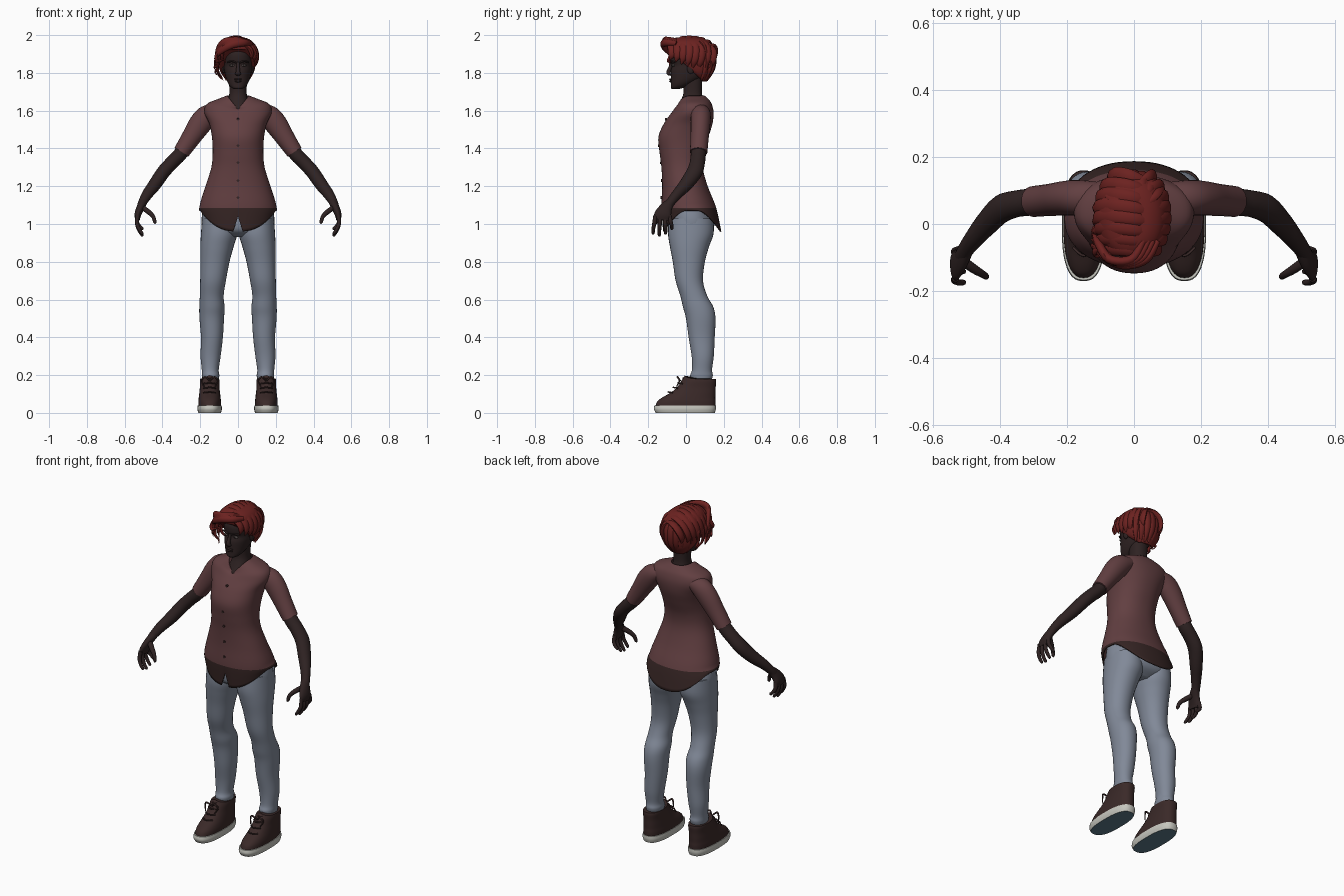
import bpy, bmesh, math
from mathutils import Vector


def material(name, r, g, b):
    lin = lambda c: ((c / 255 + 0.055) / 1.055) ** 2.4
    m = bpy.data.materials.new(name)
    m.diffuse_color = (lin(r), lin(g), lin(b), 1)
    return m


SKIN = material("dark skin", 46, 34, 34)
SHIRT = material("maroon cloth", 98, 63, 65)
TRIM = material("dark brown hem", 54, 37, 36)
DENIM = material("grey blue denim", 129, 137, 152)
HAIR = material("red hair", 108, 34, 32)
SHOE = material("brown leather", 58, 41, 40)
SOLE = material("off white rubber", 198, 198, 190)
UNDER = material("blue grey tread", 92, 120, 135)
EYE = material("eye", 95, 88, 86)


def spline(keys, steps):
    """Catmull-Rom through tuples of numbers."""
    out = []
    for i in range(len(keys) - 1):
        p0, p1, p2 = keys[max(i - 1, 0)], keys[i], keys[i + 1]
        p3 = keys[min(i + 2, len(keys) - 1)]
        for k in range(steps):
            t = k / steps
            out.append(tuple(0.5 * (2 * b + (c - a) * t + (2 * a - 5 * b + 4 * c - d) * t * t
                                    + (3 * b - a - 3 * c + d) * t ** 3)
                             for a, b, c, d in zip(p0, p1, p2, p3)))
    out.append(tuple(keys[-1]))
    return out


def skin_rings(name, rings, mats, rule=None, caps=True, angle=50):
    bm = bmesh.new()
    loops = [[bm.verts.new(p) for p in ring] for ring in rings]
    n = len(loops[0])
    for a, b in zip(loops, loops[1:]):
        for j in range(n):
            k = (j + 1) % n
            bm.faces.new((a[j], a[k], b[k], b[j]))
    if caps:
        bm.faces.new(loops[0][::-1])
        bm.faces.new(loops[-1])
    bmesh.ops.recalc_face_normals(bm, faces=bm.faces)
    if rule:
        for f in bm.faces:
            f.material_index = rule(f)
    me = bpy.data.meshes.new(name)
    bm.to_mesh(me)
    bm.free()
    for m in mats:
        me.materials.append(m)
    ob = bpy.data.objects.new(name, me)
    bpy.context.collection.objects.link(ob)
    bpy.ops.object.select_all(action='DESELECT')
    ob.select_set(True)
    bpy.context.view_layer.objects.active = ob
    bpy.ops.object.shade_smooth_by_angle(angle=math.radians(angle))
    return ob


def stack(name, keys, mats, n=40, steps=5, p=2.2, warp=None, **kw):
    """Horizontal rings: z, centre x, half width, front y, back y, drop at front."""
    rings = []
    for z, cx, hx, yf, yb, dip in spline(keys, steps):
        ring = []
        for j in range(n):
            a = 2 * math.pi * j / n - math.pi / 2
            c, s = math.cos(a), math.sin(a)
            x = math.copysign(abs(c) ** (2 / p), c)
            y = math.copysign(abs(s) ** (2 / p), s)
            drop = dip * (1 - abs(x)) if s < 0 else 0
            v = (cx + hx * x, (yf + yb) / 2 + (yb - yf) / 2 * y, z - drop)
            ring.append(warp(*v) if warp else v)
        rings.append(ring)
    return skin_rings(name, rings, mats, **kw)


def tube(name, keys, mat, ref=(0, 1, 0), n=14, steps=5, side=1, **kw):
    """Rings along a path: x, y, z, radius along ref, radius across it."""
    pts = spline(keys, steps)
    rings = []
    for i, q in enumerate(pts):
        t = (Vector(pts[min(i + 1, len(pts) - 1)][:3]) - Vector(pts[max(i - 1, 0)][:3])).normalized()
        a = (Vector(ref) - t * t.dot(Vector(ref))).normalized()
        b = t.cross(a)
        ring = []
        for j in range(n):
            w = 2 * math.pi * j / n
            v = Vector(q[:3]) + a * q[3] * math.cos(w) + b * q[4] * math.sin(w)
            ring.append((v.x * side, v.y, v.z))
        rings.append(ring)
    return skin_rings(name, rings, [mat], **kw)


def ball(name, c, r, mat):
    keys = [(c[0], c[1], c[2] + r[2] * math.cos(a), r[1] * math.sin(a) + 1e-4, r[0] * math.sin(a) + 1e-4)
            for a in [math.pi * k / 8 for k in range(9)]]
    tube(name, keys, mat, steps=2)


# shirt: open at neck and hem, curved tails, small slit at the front
def hem(x, y, z):
    if z < 1.085:
        low = 0.96 + 0.11 * min(1, abs(x / 0.2)) ** 2.5
        if abs(x) < 0.004 and y < 0:
            low = 1.04
        z = 1.085 - (1.085 - z) / 0.125 * (1.085 - low)
    return x, y, z


shirt = stack("shirt", [
    (0.96, 0, .205, -.122, .187, 0), (1.085, 0, .205, -.13, .16, 0), (1.2, 0, .172, -.126, .115, 0),
    (1.3, 0, .141, -.13, .088, 0), (1.38, 0, .134, -.14, .092, 0), (1.46, 0, .138, -.146, .118, 0),
    (1.53, 0, .152, -.118, .14, 0), (1.59, 0, .178, -.08, .146, .005), (1.635, 0, .165, -.062, .136, .03),
    (1.662, 0, .105, -.052, .118, .055), (1.68, 0, .058, -.045, .098, .072)],
    [SHIRT, TRIM], n=64, warp=hem, caps=False,
    rule=lambda f: int(f.calc_center_median().z < 1.084))
solid = shirt.modifiers.new("thickness", 'SOLIDIFY')
solid.thickness = 0.006

for i, (z, y) in enumerate([(1.555, -.106), (1.415, -.144), (1.325, -.134), (1.23, -.128), (1.14, -.13)]):
    tube(f"button_{i}", [(0, y + .006, z, .007, .007), (0, y - .004, z, .007, .007)], TRIM, ref=(0, 0, 1), steps=1)

# jeans
stack("jeans_hips", [(.93, 0, .07, -.04, .09, 0), (.965, 0, .175, -.088, .14, 0),
                     (1.02, 0, .193, -.096, .15, 0), (1.1, 0, .18, -.09, .12, 0)], [DENIM])

for s, tag in ((1, "left"), (-1, "right")):
    leg = [(.18, .145, .044, .025, .138, 0), (.2, .145, .046, .022, .142, 0), (.23, .147, .045, .032, .138, 0),
           (.3, .145, .053, .03, .147, 0), (.4, .138, .058, .014, .152, 0), (.5, .139, .065, 0, .156, 0),
           (.56, .138, .067, -.016, .145, 0), (.62, .139, .063, -.03, .112, 0), (.7, .132, .068, -.055, .09, 0),
           (.8, .122, .077, -.07, .1, 0), (.88, .111, .088, -.085, .122, 0), (.95, .1, .096, -.095, .146, 0),
           (1.03, .1, .09, -.09, .145, 0)]
    stack(tag + "_jean_leg", [(z, cx * s, *r) for z, cx, *r in leg], [DENIM], n=32, p=2.1)

    # shoe: sole, upper, laces
    X = .15 * s
    stack(tag + "_sole", [(0, X, .06, -.16, .152, 0), (.02, X, .065, -.17, .158, 0), (.04, X, .063, -.167, .158, 0)],
          [SOLE, UNDER], p=2.6, rule=lambda f: int(f.normal.z < -.9))
    stack(tag + "_shoe_upper", [
        (.035, X, .06, -.162, .155, 0), (.06, X, .06, -.152, .156, 0), (.08, X, .058, -.128, .155, 0),
        (.105, X, .055, -.085, .156, 0), (.135, X, .052, -.047, .157, 0), (.165, X, .052, -.02, .16, -.012),
        (.18, X, .05, -.005, .158, -.02)], [SHOE], p=2.4)
    for k in range(4):
        y, z = -.09 + .026 * k, .107 + .024 * k
        tube(f"{tag}_lace_{k}", [(X - .032, y + .02, z, .004, .004), (X, y - .004, z + .004, .004, .004),
                                 (X + .032, y + .02, z, .004, .004)], SHOE, n=8)
    for e in (1, -1):
        tube(f"{tag}_bow_{e}", [(X, -.03, .17, .004, .004), (X + e * .025, -.045, .19, .005, .005),
                                (X + e * .042, -.035, .17, .004, .004), (X + e * .03, -.05, .14, .003, .003)],
             SHOE, n=8)

    # sleeve and arm
    sleeve = [(.11, .075, 1.595, .05, .04), (.16, .078, 1.573, .053, .058), (.2, .077, 1.53, .052, .06),
              (.25, .072, 1.455, .048, .051), (.3, .067, 1.38, .046, .043)]
    tube(tag + "_sleeve", sleeve, SHIRT, side=s, n=24)
    tube(tag + "_arm", [(.27, .07, 1.42, .038, .036), (.31, .065, 1.365, .04, .037), (.35, .06, 1.325, .04, .036),
                        (.395, .045, 1.275, .042, .036), (.44, 0, 1.21, .036, .034), (.478, -.045, 1.16, .028, .029),
                        (.505, -.082, 1.115, .024, .023), (.515, -.1, 1.09, .026, .02)], SKIN, side=s, n=20)

    # hand
    tube(tag + "_palm", [(.5, -.078, 1.12, .022, .022), (.517, -.106, 1.085, .034, .021),
                         (.53, -.122, 1.05, .045, .018), (.532, -.127, 1.022, .043, .012)], SKIN, side=s, n=20)
    for k, drop in enumerate((.085, .095, .085, .06)):
        y = -.162 + .025 * k
        out = (k - 1.5) * .008
        tube(f"{tag}_finger_{k}", [(.532, y, 1.045, .011, .011), (.534, y + out * .5, 1.035 - drop * .4, .011, .011),
                                   (.522, y + out, 1.035 - drop * .75, .0095, .0095),
                                   (.507, y + out, 1.035 - drop, .008, .008),
                                   (.503, y + out, 1.03 - drop, .002, .002)], SKIN, side=s, n=10)
    tube(tag + "_thumb", [(.51, -.11, 1.09, .016, .014), (.475, -.135, 1.065, .014, .014),
                          (.45, -.15, 1.04, .011, .011), (.44, -.157, 1.01, .009, .009),
                          (.441, -.158, 1.0, .002, .002)], SKIN, side=s, n=10)

    # eyes, brows, ears
    ball(tag + "_eye", (.031 * s, -.066, 1.84), (.014, .009, .0065), EYE)
    ball(tag + "_iris", (.031 * s, -.0725, 1.84), (.005, .004, .006), SKIN)
    tube(tag + "_brow", [(.01, -.077, 1.854, .004, .004), (.032, -.076, 1.862, .006, .005),
                         (.056, -.058, 1.856, .003, .003)], SKIN, side=s, n=8)
    ball(tag + "_ear", (.076 * s, .025, 1.825), (.009, .02, .03), SKIN)

# neck, upper chest and head
stack("neck", [(1.56, 0, .09, -.07, .09, 0), (1.61, 0, .075, -.051, .095, 0), (1.65, 0, .055, -.03, .094, 0),
               (1.69, 0, .046, -.014, .085, 0), (1.74, 0, .047, -.015, .085, 0), (1.78, 0, .05, -.02, .09, 0)], [SKIN])
stack("head", [(1.714, 0, .018, -.073, -.04, 0), (1.722, 0, .034, -.08, -.01, 0), (1.74, 0, .05, -.08, .03, 0),
               (1.77, 0, .063, -.08, .08, 0), (1.81, 0, .072, -.08, .115, 0), (1.84, 0, .075, -.073, .128, 0),
               (1.87, 0, .077, -.082, .132, 0), (1.91, 0, .075, -.08, .13, 0), (1.95, 0, .06, -.05, .105, 0),
               (1.975, 0, .025, -.01, .06, 0)], [SKIN])
tube("nose", [(0, -.074, 1.855, .007, .007), (0, -.083, 1.83, .009, .009), (0, -.092, 1.805, .012, .012),
              (0, -.089, 1.795, .01, .017), (0, -.08, 1.788, .004, .008)], SKIN)
ball("upper_lip", (0, -.081, 1.766), (.022, .008, .005), SKIN)
ball("lower_lip", (0, -.081, 1.756), (.019, .008, .006), SKIN)


# hair: cap with a sloping hairline, swept locks and loose strands
def hairline(x, y, z):
    return x, y, max(z, min(1.925, max(1.755, 1.925 - (y + .09) * .95)))


H = -.006
stack("hair_cap", [(1.755, H, .05, .02, .11, 0), (1.8, H, .085, -.02, .138, 0), (1.86, H, .1, -.07, .15, 0),
                   (1.92, H, .104, -.1, .15, 0), (1.96, H, .088, -.095, .128, 0), (1.983, H, .055, -.06, .09, 0),
                   (1.99, H, .01, 0, .02, 0)], [HAIR], warp=hairline)


def lock(name, y, start, end, sweep, r):
    keys = []
    for k in range(6):
        t = k / 5
        a = math.radians(start + (end - start) * t)
        yy = y + sweep * math.sin(t * math.pi)
        q = math.sqrt(1 - (yy / .145) ** 2)
        w = r * (.45, .9, 1, .95, .7, .12)[k]
        keys.append((H + .107 * q * math.cos(a), .02 + yy, 1.88 + .105 * q * math.sin(a), w, w * .55))
    tube(name, keys, HAIR, n=10)


for i in range(8):
    y = -.105 + .03 * i
    lock(f"hair_left_lock_{i}", y, 55, 192 + 5 * i, .018, .027)
    lock(f"hair_right_lock_{i}", y, 70, -8 - 6 * i, .014, .025)
for i in range(7):
    x = -.075 + .024 * i
    d = 1 - (x / .13) ** 2
    tube(f"hair_back_lock_{i}", [(x * .5, .06, 1.975, .012, .008), (x * .9, .118 * d + .005, 1.95, .02, .012),
                                 (x, .148 * d, 1.89, .023, .014), (x, .14 * d, 1.82, .02, .014),
                                 (x * .8, .112 * d, 1.76, .004, .004)], HAIR, ref=(1, 0, 0), n=10)
for i in range(4):
    f = .014 * i
    tube(f"fringe_{i}", [(.07 - f, -.05, 1.955 + f * .4, .012, .01), (.035 - f, -.105, 1.96 + f * .3, .019, .014),
                         (-.03 - f, -.122 + f * .4, 1.95 + f * .3, .02, .014),
                         (-.085 - f * .5, -.1 + f, 1.92, .017, .012),
                         (-.125, -.06 + f, 1.875 - f, .003, .003)], HAIR, ref=(0, 0, 1), n=10)
for i, (x, y, z) in enumerate([(-.125, -.07, 1.81), (-.1, -.05, 1.765), (-.12, -.02, 1.785),
                               (-.09, .01, 1.76), (-.105, .05, 1.78), (-.075, -.08, 1.85)]):
    tube(f"loose_strand_{i}", [(-.085, y * .8, 1.93, .012, .01), (-.115, y, 1.89, .012, .009),
                               (-.108, y - .012, (1.87 + z) / 2, .009, .007), (x, y + .008, z + .02, .006, .005),
                               (x + .012, y - .004, z, .001, .001)], HAIR, n=8)
